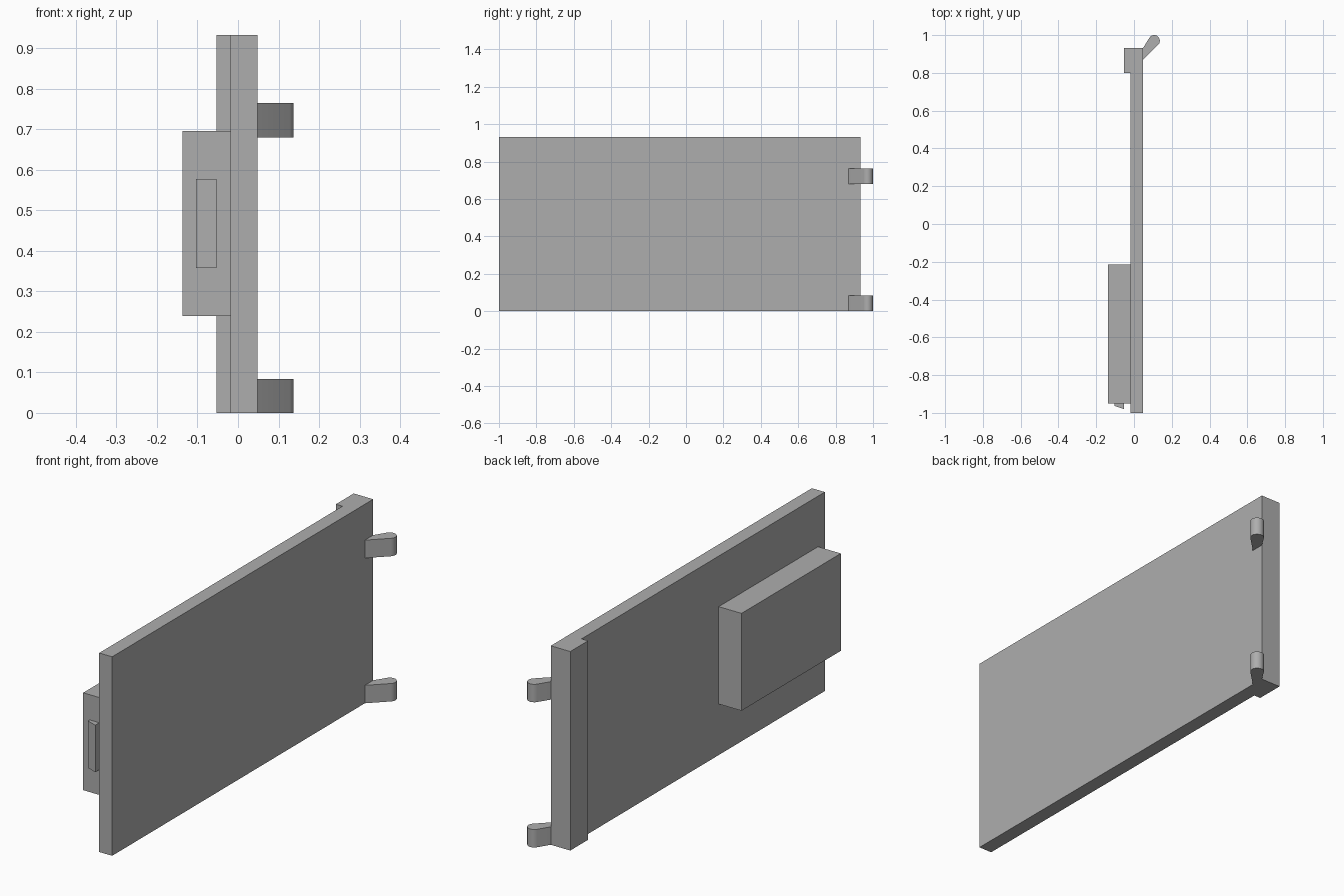
import bpy
import bmesh
from math import radians, sin, cos

cube = bpy.data.objects.get("Cube")
if cube:
    bpy.data.objects.remove(cube, do_unlink=True)

# Single grey material
grey = bpy.data.materials.new("plain_grey")
grey.use_nodes = True
colour = (0.42, 0.42, 0.42, 1)
grey.diffuse_color = colour
grey.node_tree.nodes["Principled BSDF"].inputs["Base Color"].default_value = colour


def prism(name, outline, z0, z1, smooth=False):
    """Extrude a plan outline (x, y) from z0 up to z1."""
    bm = bmesh.new()
    base = bm.faces.new([bm.verts.new((x, y, z0)) for x, y in outline])
    top = bmesh.ops.extrude_face_region(bm, geom=[base])["geom"]
    verts = [v for v in top if isinstance(v, bmesh.types.BMVert)]
    bmesh.ops.translate(bm, verts=verts, vec=(0, 0, z1 - z0))
    bmesh.ops.recalc_face_normals(bm, faces=bm.faces)
    mesh = bpy.data.meshes.new(name)
    bm.to_mesh(mesh)
    bm.free()
    mesh.materials.append(grey)
    obj = bpy.data.objects.new(name, mesh)
    bpy.context.collection.objects.link(obj)
    if smooth:
        bpy.ops.object.select_all(action="DESELECT")
        obj.select_set(True)
        bpy.context.view_layer.objects.active = obj
        bpy.ops.object.shade_smooth_by_angle(angle=radians(30))
    return obj


HEIGHT = 0.932
INNER, OUTER = -0.019, 0.048
BACK = 0.932

# Door slab with the thicker hinge-side edge in one L-shaped outline
prism("door_panel", [(OUTER, -1), (OUTER, BACK), (-0.053, BACK),
                     (-0.053, 0.8), (INNER, 0.8), (INNER, -1)], 0, HEIGHT)

# Lock case on the inner face
prism("lock_case", [(-0.137, -0.95), (INNER, -0.95),
                    (INNER, -0.215), (-0.137, -0.215)], 0.239, 0.695)

# Latch bolt with a slanted nose
prism("latch_bolt", [(-0.103, -0.95), (-0.103, -0.963),
                     (-0.053, -0.98), (-0.053, -0.95)], 0.357, 0.577)

# Hinge lugs with a rounded tip
tip = [(0.107 + 0.03 * cos(radians(a)), 0.97 + 0.03 * sin(radians(a)))
       for a in range(150, -46, -15)]
lug = [(OUTER, 0.87), (OUTER, BACK)] + tip
for name, z in (("lower_hinge", 0), ("upper_hinge", 0.68)):
    prism(name, lug, z, z + 0.084, smooth=True)
